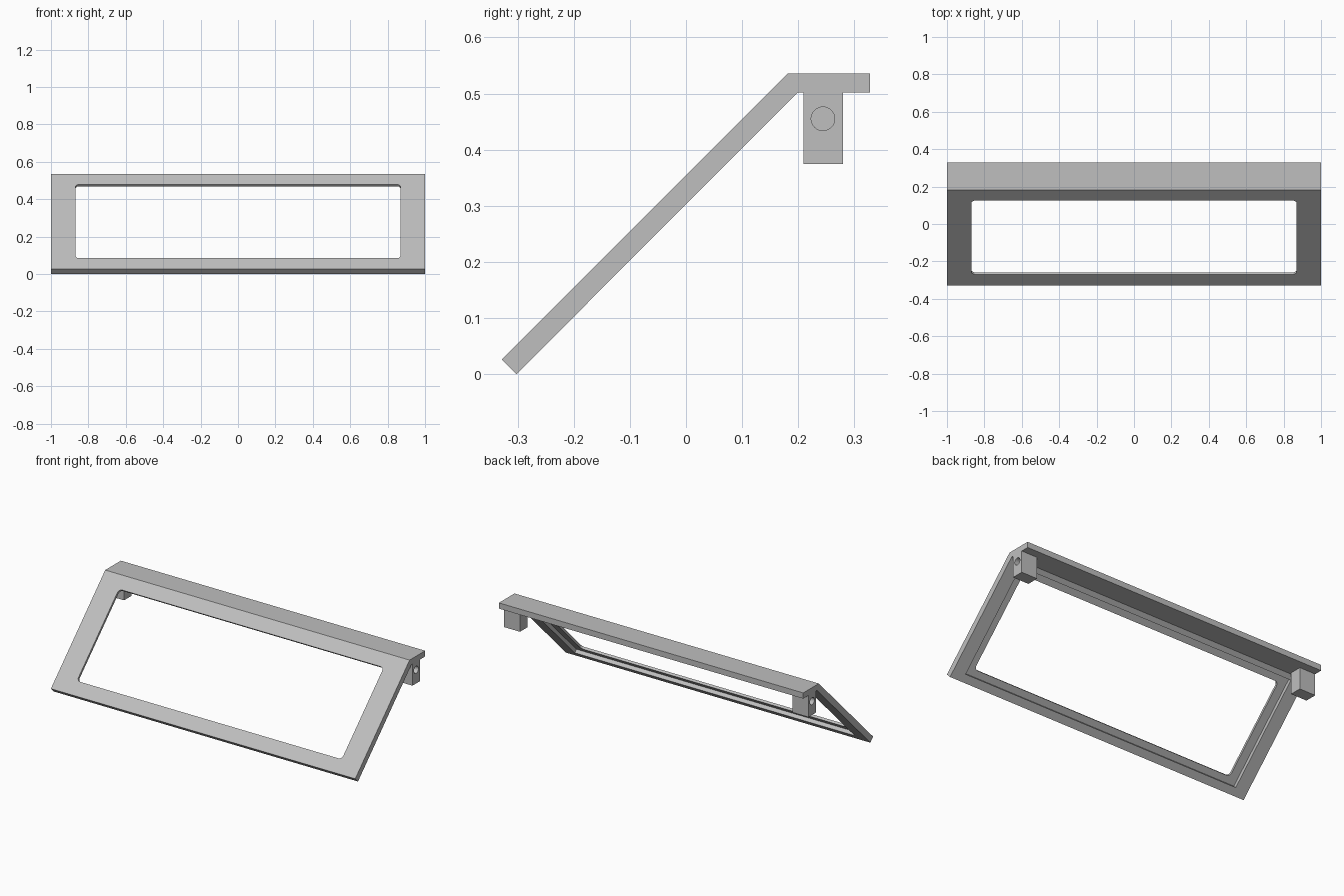
import bpy, bmesh, math
from mathutils import Matrix, Vector

cube = bpy.data.objects.get("Cube")
if cube:
    bpy.data.objects.remove(cube, do_unlink=True)

grey = bpy.data.materials.new("plain_grey")
grey.use_nodes = True
COLOR = (0.52, 0.52, 0.52, 1)
grey.diffuse_color = COLOR
grey.node_tree.nodes["Principled BSDF"].inputs["Base Color"].default_value = COLOR


def prism(name, outline, direction):
    """Extrude a closed outline of 3D points along a direction."""
    bm = bmesh.new()
    face = bm.faces.new([bm.verts.new(p) for p in outline])
    new = bmesh.ops.extrude_face_region(bm, geom=[face])["geom"]
    bmesh.ops.translate(bm, vec=direction, verts=[v for v in new if isinstance(v, bmesh.types.BMVert)])
    bmesh.ops.recalc_face_normals(bm, faces=bm.faces)
    mesh = bpy.data.meshes.new(name)
    bm.to_mesh(mesh)
    bm.free()
    mesh.materials.append(grey)
    obj = bpy.data.objects.new(name, mesh)
    bpy.context.collection.objects.link(obj)
    return obj


def cut(target, cutter):
    """Subtract the cutter from the target and discard it."""
    cutter.hide_render = True
    mod = target.modifiers.new("cut", 'BOOLEAN')
    mod.operation, mod.solver, mod.object = 'DIFFERENCE', 'EXACT', cutter
    bpy.context.view_layer.objects.active = target
    bpy.ops.object.modifier_apply(modifier=mod.name)
    bpy.data.objects.remove(cutter, do_unlink=True)


def rounded_rect(half_x, low, high, radius):
    """Rectangle with rounded corners; radius 0 gives square ones."""
    if not radius:
        return [(half_x, high), (-half_x, high), (-half_x, low), (half_x, low)]
    cx, points = half_x - radius, []
    corners = [(cx, high - radius), (-cx, high - radius), (-cx, low + radius), (cx, low + radius)]
    for i, (x, s) in enumerate(corners):
        for k in range(7):
            a = math.pi / 2 * (i + k / 6)
            points.append((x + radius * math.cos(a), s + radius * math.sin(a)))
    return points


# Sloping panel and top ledge as one bent profile
profile = [(-0.328, 0.026), (-0.302, 0), (0.199, 0.502), (0.328, 0.502), (0.328, 0.536), (0.182, 0.536)]
frame = prism("sloped_frame", [(-1, y, z) for y, z in profile], (2, 0, 0))

# Window and wider rear recess, laid out on the sloping face
base = Vector((0, -0.328, 0.026))
along = Vector((0, 1, 1)).normalized()
inward = Vector((0, 1, -1)).normalized()


def panel_cutter(name, outline, start, depth):
    points = [base + Vector((x, 0, 0)) + along * s + inward * start for x, s in outline]
    return prism(name, points, inward * depth)


cut(frame, panel_cutter("window_cutter", rounded_rect(0.87, 0.083, 0.641, 0.022), -0.02, 0.08))
cut(frame, panel_cutter("recess_cutter", rounded_rect(0.92, 0.045, 0.679, 0), 0.0145, 0.0235))

# Mounting blocks under the ledge, each with a blind hole in its outer side
for side, label in ((1, "left"), (-1, "right")):
    corners = [(0.209, 0.374), (0.28, 0.374), (0.28, 0.502), (0.209, 0.502)]
    block = prism(label + "_mounting_block", [(side, y, z) for y, z in corners], (-0.105 * side, 0, 0))
    circle = [(side * 1.02, 0.244 + 0.021 * math.cos(a), 0.455 + 0.021 * math.sin(a))
              for a in (math.tau * i / 32 for i in range(32))]
    cut(block, prism(label + "_hole_cutter", circle, (-0.08 * side, 0, 0)))
